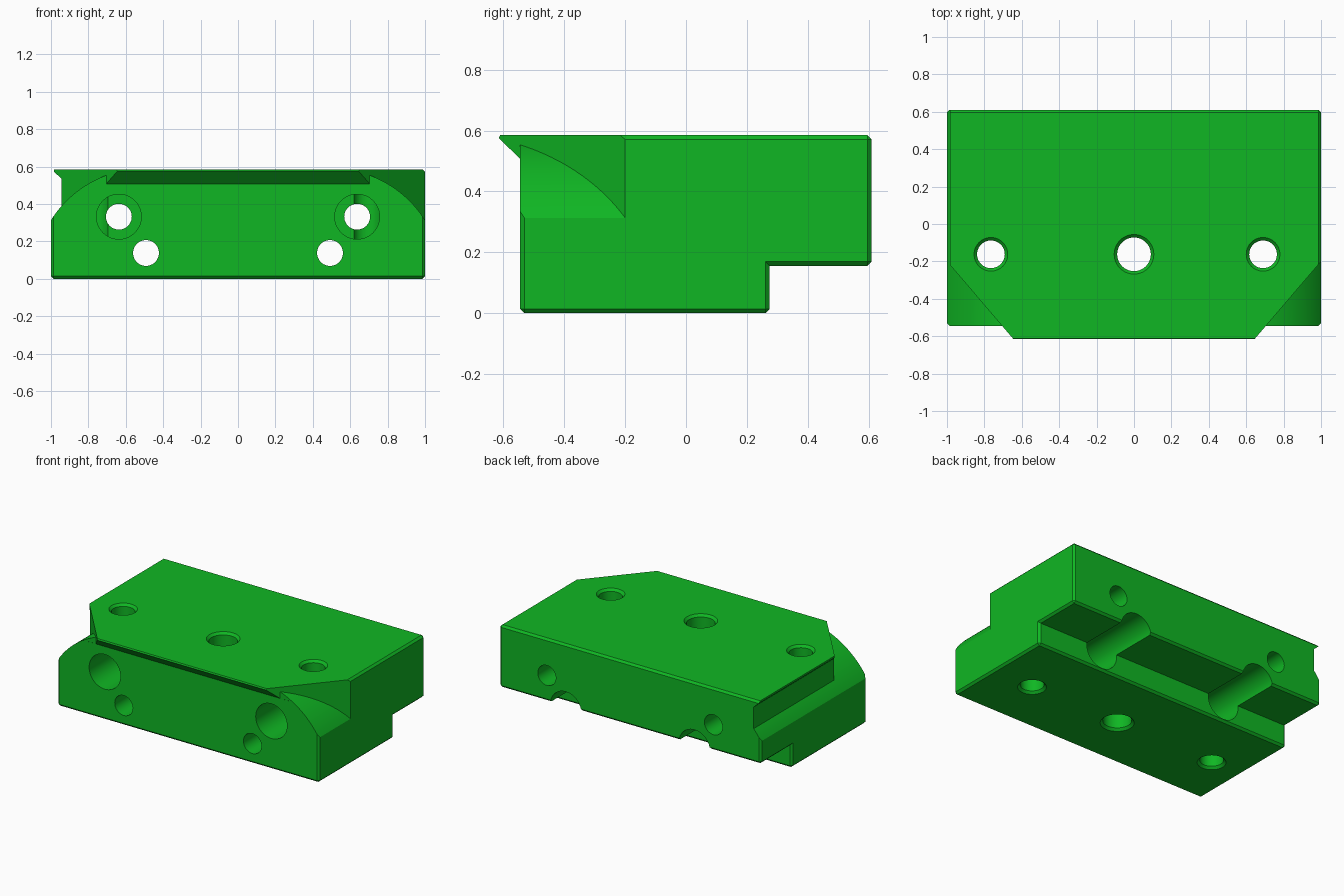
import bpy, bmesh, math

if "Cube" in bpy.data.objects:
    bpy.data.objects.remove(bpy.data.objects["Cube"])

green = bpy.data.materials.new("green")
green.diffuse_color = (0.005, 0.47, 0.017, 1)
green.use_nodes = True
green.node_tree.nodes["Principled BSDF"].inputs["Base Color"].default_value = green.diffuse_color


def loft(name, front, back):
    """Closed solid between two matching point loops."""
    bm = bmesh.new()
    a = [bm.verts.new(p) for p in front]
    b = [bm.verts.new(p) for p in back]
    bm.faces.new(a)
    bm.faces.new(b[::-1])
    n = len(a)
    for i in range(n):
        j = (i + 1) % n
        bm.faces.new((a[j], a[i], b[i], b[j]))
    bmesh.ops.recalc_face_normals(bm, faces=bm.faces)
    me = bpy.data.meshes.new(name)
    bm.to_mesh(me)
    bm.free()
    ob = bpy.data.objects.new(name, me)
    bpy.context.collection.objects.link(ob)
    return ob


def lathe_cutter(name, profile, place):
    """Round cutter along an axis; profile is (distance, radius) pairs."""
    bm = bmesh.new()
    n = 48
    rings = [[bm.verts.new(place(r * math.cos(2 * math.pi * i / n),
                                 r * math.sin(2 * math.pi * i / n), d))
              for i in range(n)] for d, r in profile]
    for r0, r1 in zip(rings, rings[1:]):
        for i in range(n):
            j = (i + 1) % n
            bm.faces.new((r0[i], r0[j], r1[j], r1[i]))
    bm.faces.new(rings[0][::-1])
    bm.faces.new(rings[-1])
    bmesh.ops.recalc_face_normals(bm, faces=bm.faces)
    me = bpy.data.meshes.new(name)
    bm.to_mesh(me)
    bm.free()
    ob = bpy.data.objects.new(name, me)
    bpy.context.collection.objects.link(ob)
    return ob


# Block: side profile with front lip and rear step, extruded across x
side = [(-0.545, 0), (0.275, 0), (0.275, 0.155), (0.61, 0.155),
        (0.61, 0.585), (-0.625, 0.585), (-0.545, 0.507)]
block = loft("mounting_block", [(-1, y, z) for y, z in side], [(1, y, z) for y, z in side])
block.data.materials.append(green)

# Small chamfer on the outer edges
bm = bmesh.new()
bm.from_mesh(block.data)
outer = [e for e in bm.edges if e.calc_face_angle_signed() > 0.5]
bmesh.ops.bevel(bm, geom=outer, offset=0.014, offset_type='OFFSET', segments=1,
                profile=0.5, affect='EDGES')
bm.to_mesh(block.data)
bm.free()

# Rounded shoulder arc in the x-z plane
CX, R = 0.5, 0.59


def arc(a0, a1, n):
    return [(CX + R * math.cos(math.radians(a0 + (a1 - a0) * i / n)),
             R * math.sin(math.radians(a0 + (a1 - a0) * i / n))) for i in range(n + 1)]


def slant(x):
    return -0.2 - (1 - x) * 1.17


cutters = []
for s in (1, -1):
    # Corner cut above the shoulder, ending on the slanted wall
    prof = arc(88, 25, 32) + [(1.035, 0.8), (0.52, 0.8)]
    cutters.append(loft("corner_cutter", [(s * x, -0.8, z) for x, z in prof],
                        [(s * x, slant(x), z) for x, z in prof]))
    # Trim of the front lip ends
    plan = [(0.704, -0.546), (1.2, -0.546), (1.2, -0.8), (0.487, -0.8)]
    cutters.append(loft("lip_trim_cutter", [(s * x, y, 0.45) for x, y in plan],
                        [(s * x, y, 0.8) for x, y in plan]))

# Full-length groove under the left lip
a0 = math.degrees(math.acos(0.445 / R))
groove = [(0.985, 0.8), (0.985, 0.573), (0.945, 0.537)] + arc(a0, 25, 10) + [(1.1, 0.249), (1.1, 0.8)]
cutters.append(loft("groove_cutter", [(-x, -0.9, z) for x, z in groove],
                    [(-x, 0.9, z) for x, z in groove]))

# Horizontal bolt holes: upper pair counterbored in front, lower pair from the rear
for s in (1, -1):
    cutters.append(lathe_cutter(
        "upper_bolt_cutter", [(-0.8, 0.12), (-0.14, 0.12), (-0.14, 0.069), (0.8, 0.069)],
        lambda u, v, d, s=s: (s * 0.637 + u, d, 0.332 + v)))
    cutters.append(lathe_cutter(
        "lower_bolt_cutter", [(-0.8, 0.069), (0.0, 0.069), (0.0, 0.12), (0.8, 0.12)],
        lambda u, v, d, s=s: (s * 0.492 + u, d, 0.138 + v)))

# Vertical holes with chamfered rims
for x, r in ((-0.765, 0.074), (0, 0.09), (0.69, 0.074)):
    cutters.append(lathe_cutter(
        "vertical_hole_cutter",
        [(-0.1, r + 0.116), (0.016, r), (0.569, r), (0.685, r + 0.116)],
        lambda u, v, d, x=x: (x + u, -0.162 + v, d)))

# Apply all cuts, then remove the cutters
bpy.context.view_layer.objects.active = block
block.select_set(True)
for c in cutters:
    c.hide_render = True
    m = block.modifiers.new("cut", 'BOOLEAN')
    m.operation, m.solver, m.object = 'DIFFERENCE', 'EXACT', c
    bpy.ops.object.modifier_apply(modifier=m.name)
for c in cutters:
    bpy.data.objects.remove(c)

bpy.ops.object.select_all(action='DESELECT')
block.select_set(True)
bpy.ops.object.shade_smooth_by_angle(angle=math.radians(25))
